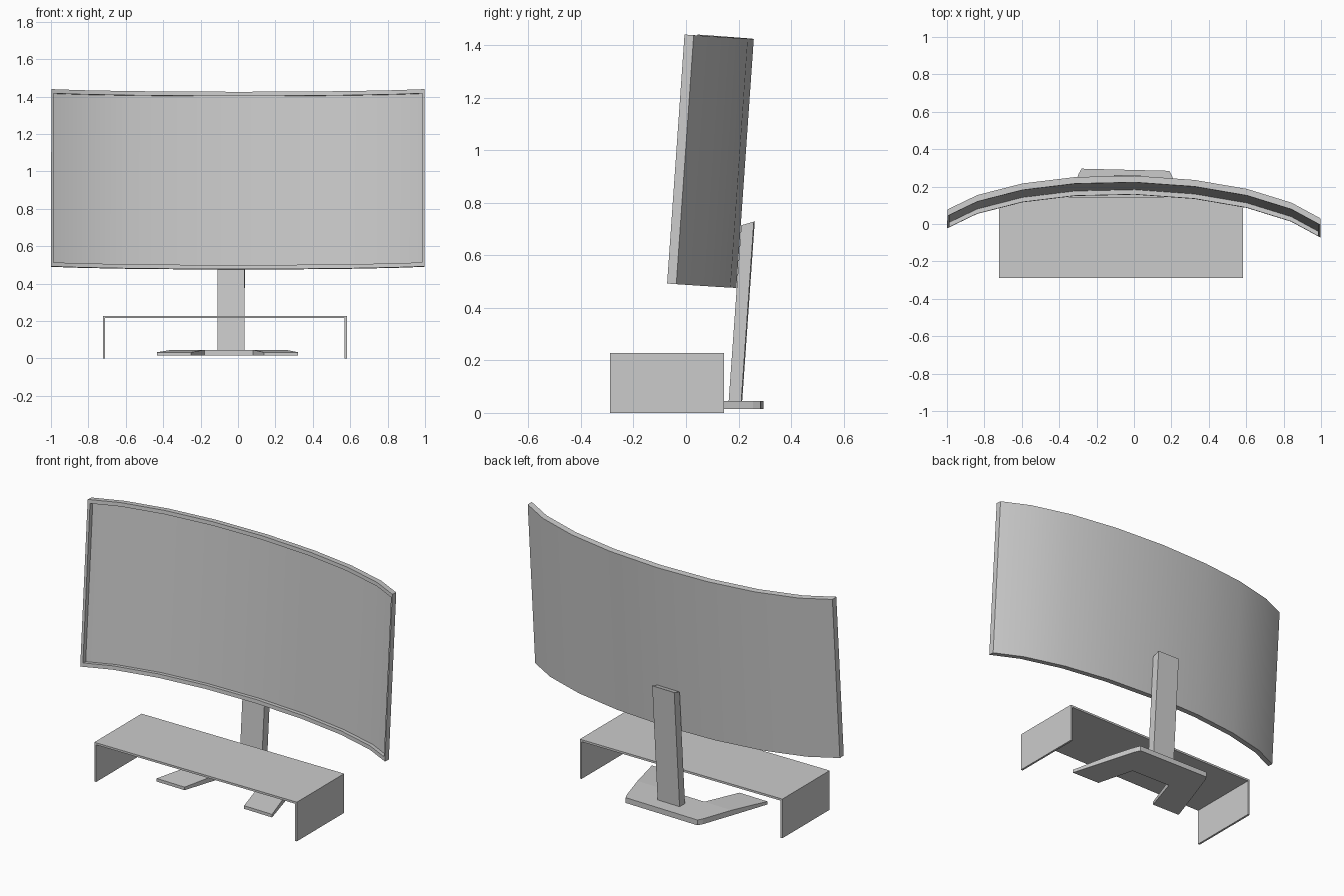
import bpy, bmesh
from math import radians
from mathutils import Matrix, Vector

if "Cube" in bpy.data.objects:
    bpy.data.objects.remove(bpy.data.objects["Cube"])

YAW = Matrix.Rotation(radians(-1.4), 4, 'Z')
TILT = Matrix.Rotation(radians(-4), 4, 'X')


def make(name, verts, faces, mat=Matrix(), smooth=False):
    me = bpy.data.meshes.new(name)
    me.from_pydata([mat @ Vector(v) for v in verts], [], faces)
    bm = bmesh.new()
    bm.from_mesh(me)
    bmesh.ops.remove_doubles(bm, verts=bm.verts, dist=1e-5)
    if name != "screen":
        bmesh.ops.recalc_face_normals(bm, faces=bm.faces)
    bm.to_mesh(me)
    bm.free()
    ob = bpy.data.objects.new(name, me)
    bpy.context.collection.objects.link(ob)
    if smooth:
        bpy.context.view_layer.objects.active = ob
        ob.select_set(True)
        bpy.ops.object.shade_smooth_by_angle()
        ob.select_set(False)
    return ob


def prism(name, bottom, top, mat=Matrix()):
    n = len(bottom)
    faces = [list(range(n))[::-1], list(range(n, 2 * n))]
    faces += [[i, (i + 1) % n, n + (i + 1) % n, n + i] for i in range(n)]
    return make(name, bottom + top, faces, mat)


# Curved panel: perimeter loops of (x, y, z) following the bowed outline
half = [(0.32, 0.015), (0.6, 0.056), (0.84, 0.124), (0.998, 0.205)]
curve = [(-x, -d) for x, d in half[::-1]] + [(0, 0)] + [(x, -d) for x, d in half]
N = len(curve)


def loop(depth, h, side):
    pts = []
    for x, y in curve:
        if abs(x) > 0.9:
            s = 1 if x > 0 else -1
            x, y = x - s * side, y + side * 0.51
        pts.append((x, y + depth))
    return [(x, y, -h) for x, y in pts] + [(x, y, h) for x, y in pts[::-1]]


def cap(base):
    return [[base + i, base + i + 1, base + 2 * N - 2 - i, base + 2 * N - 1 - i]
            for i in range(N - 1)]


panel = Matrix.Translation((0.004, 0.19, 0.952)) @ YAW @ TILT

# Housing: back, outer rim, front bezel and recess walls
loops = [loop(0.035, 0.475, 0), loop(0, 0.475, 0),
         loop(0, 0.453, 0.012), loop(0.025, 0.453, 0.012)]
M = 2 * N
faces = cap(0)
for k in range(3):
    faces += [[k * M + i, k * M + (i + 1) % M, (k + 1) * M + (i + 1) % M, (k + 1) * M + i]
              for i in range(M)]
make("monitor_housing", sum(loops, []), faces, panel, True)

# Recessed display surface
make("screen", loops[3], cap(0), panel, True)

# Leaning stand post
w = 0.072
post = Matrix.Translation((-0.037, 0.19, 0)) @ YAW
prism("stand_post",
      [(-w, -0.026, 0.043), (w, -0.026, 0.043), (w, 0.022, 0.043), (-w, 0.022, 0.043)],
      [(-w, 0.022, 0.714), (w, 0.022, 0.714), (w, 0.07, 0.728), (-w, 0.07, 0.728)], post)

# Forked foot: centre plate with two sloping legs
outline = [(0.235, 0.19), (0.25, 0.162), (0.308, -0.015), (0.378, -0.238),
           (0.195, -0.238), (0.13, -0.015)]
right = [(x, y) for x, y in outline]
left = [(-x, y) for x, y in outline]
ring = right + left[::-1]
verts = [(x, y, 0.015) for x, y in ring]
verts += [(x, y, 0.033 if y < -0.1 else 0.046) for x, y in ring]
n = len(ring)
plate, leg_a, leg_b = [0, 1, 2, 5, 6, 9, 10, 11], [2, 3, 4, 5], [6, 7, 8, 9]
faces = []
for f in (plate, leg_a, leg_b):
    faces += [f[::-1], [i + n for i in f]]
faces += [[i, (i + 1) % n, n + (i + 1) % n, n + i] for i in range(n)]
make("stand_foot", verts, faces, Matrix.Translation((-0.05, 0.1, 0)) @ YAW)

# Desk shelf: one U-shaped sheet
x0, x1, h, t = -0.722, 0.582, 0.228, 0.012
sec = [(x0, 0), (x0, h), (x1, h), (x1, 0), (x1 - t, 0), (x1 - t, h - t), (x0 + t, h - t), (x0 + t, 0)]
verts = [(x, y, z) for y in (-0.29, 0.145) for x, z in sec]
faces = []
for f in ([0, 1, 6, 7], [1, 2, 5, 6], [2, 3, 4, 5]):
    faces += [f, [i + 8 for i in f[::-1]]]
faces += [[i, (i + 1) % 8, 8 + (i + 1) % 8, 8 + i] for i in range(8)]
make("desk_shelf", verts, faces)
